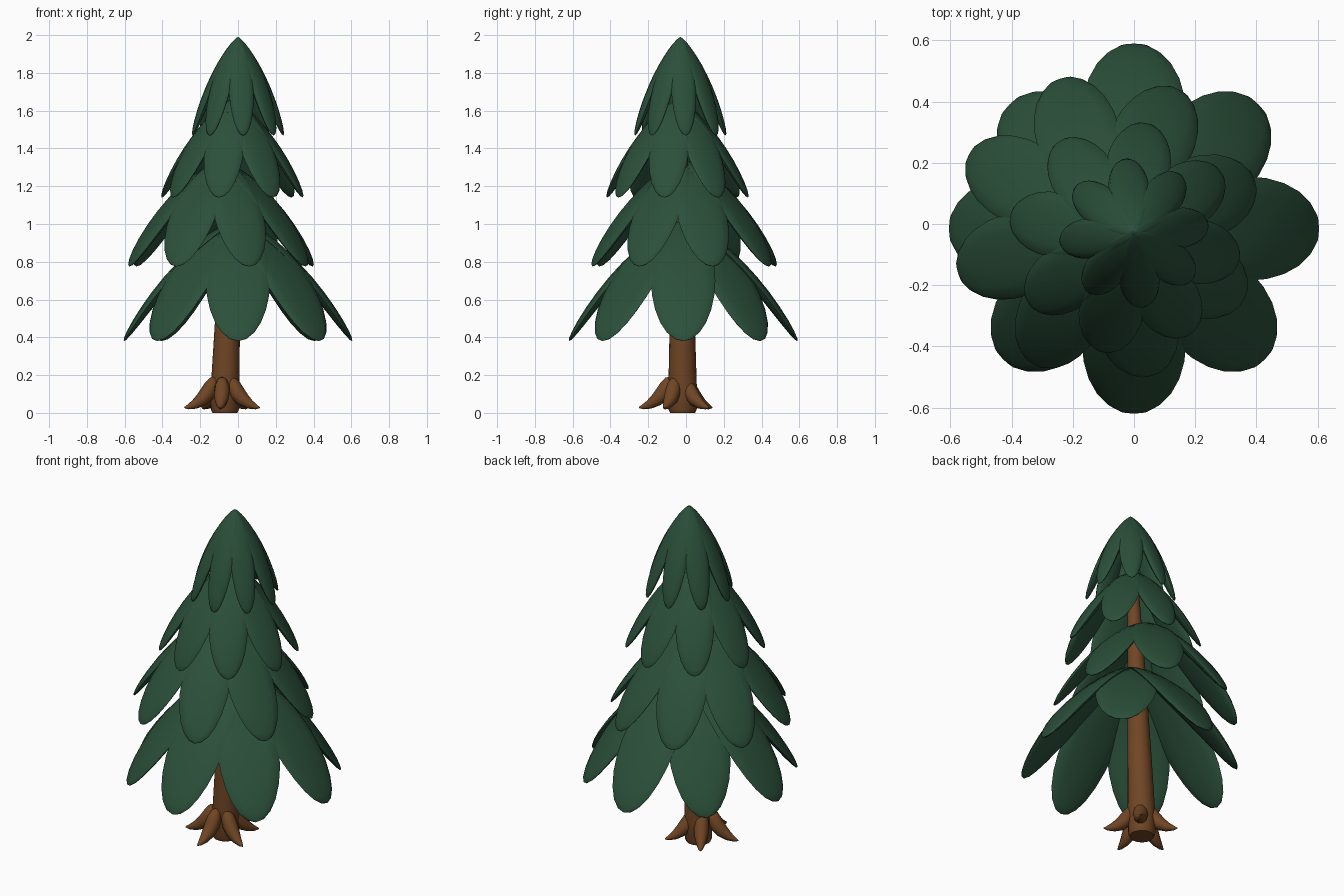
import bpy, bmesh
from math import sin, cos, pi, sqrt, radians
from mathutils import Vector

if "Cube" in bpy.data.objects:
    bpy.data.objects.remove(bpy.data.objects["Cube"])


def material(name, rgb):
    m = bpy.data.materials.new(name)
    m.diffuse_color = (*rgb, 1)
    m.use_nodes = True
    m.node_tree.nodes["Principled BSDF"].inputs["Base Color"].default_value = m.diffuse_color
    return m


GREEN = material("needle_green", (0.024, 0.08, 0.042))
BROWN = material("bark_brown", (0.16, 0.06, 0.018))


def loft(bm, path, side, widths, heights, n):
    """Skin elliptical rings along a path; side is the ring's width direction."""
    rings = []
    for i, p in enumerate(path):
        tan = (path[min(i + 1, len(path) - 1)] - path[max(i - 1, 0)]).normalized()
        up = tan.cross(side).normalized()
        rings.append([bm.verts.new(p + side * widths[i] * cos(2 * pi * k / n)
                                   + up * heights[i] * sin(2 * pi * k / n)) for k in range(n)])
    for a, b in zip(rings, rings[1:]):
        for k in range(n):
            bm.faces.new((a[k], a[(k + 1) % n], b[(k + 1) % n], b[k]))
    bm.faces.new(rings[0][::-1])
    bm.faces.new(rings[-1])


def finish(bm, name, mat):
    bmesh.ops.recalc_face_normals(bm, faces=bm.faces)
    me = bpy.data.meshes.new(name)
    bm.to_mesh(me)
    bm.free()
    ob = bpy.data.objects.new(name, me)
    bpy.context.collection.objects.link(ob)
    me.materials.append(mat)
    bpy.ops.object.select_all(action='DESELECT')
    ob.select_set(True)
    bpy.context.view_layer.objects.active = ob
    bpy.ops.object.shade_smooth_by_angle(angle=radians(50))
    return ob


# Drooping branch tiers: centre x, y, top z, tip z, reach, half width, half thickness, bend
TIERS = [
    (0.00, -0.015, 1.02, 0.380, 0.605, 0.170, 0.030, 0.53),
    (-0.09, -0.01, 1.34, 0.775, 0.508, 0.138, 0.028, 0.57),
    (-0.03, -0.045, 1.66, 1.140, 0.380, 0.106, 0.025, 0.60),
    (0.00, -0.03, 1.99, 1.468, 0.242, 0.066, 0.024, 0.62),
]
STEPS = 14
for i, (cx, cy, top, tip, reach, w, h, f) in enumerate(TIERS):
    bm = bmesh.new()
    for k in range(8):
        a = 0.3 * i + k * pi / 4
        out, side = Vector((cos(a), sin(a), 0)), Vector((-sin(a), cos(a), 0))
        # the two rear diagonal branches of the lowest tier are a little shorter
        length = reach * (0.95 if i == 0 and k in (1, 3) else 1)
        path, widths, heights = [], [], []
        for s in range(STEPS + 1):
            t = 0.5 - 0.5 * cos(pi * s / STEPS)
            path.append(Vector((cx, cy, top - (top - tip) * (f * t + (1 - f) * t * t)))
                        + out * length * t)
            bulge = sqrt(max(0, 1 - (2 * t ** 1.4 - 1) ** 2)) + 0.003
            widths.append(w * bulge)
            heights.append(h * bulge)
        loft(bm, path, side, widths, heights, 14)
    finish(bm, f"branch_tier_{i + 1}", GREEN)

# Tapering trunk leaning toward the tree top
bm = bmesh.new()
pts = [(-0.07, -0.018, 0), (-0.07, -0.018, 0.02), (-0.068, -0.018, 0.15), (-0.055, -0.02, 0.5),
       (-0.04, -0.025, 1.0), (-0.02, -0.03, 1.5), (-0.005, -0.03, 1.85)]
rad = [0.066, 0.075, 0.075, 0.066, 0.05, 0.033, 0.015]
loft(bm, [Vector(p) for p in pts], Vector((0, 1, 0)), rad, rad, 16)
finish(bm, "trunk", BROWN)

# Five tapering roots around the foot
bm = bmesh.new()
profile = [(0.04, 0.19, 0.004), (0.048, 0.176, 0.025), (0.061, 0.145, 0.038),
           (0.083, 0.105, 0.042), (0.115, 0.07, 0.037), (0.155, 0.044, 0.025),
           (0.19, 0.031, 0.013), (0.21, 0.028, 0.003)]
for k in range(5):
    a = radians(50 + 72 * k)
    out, side = Vector((cos(a), sin(a), 0)), Vector((-sin(a), cos(a), 0))
    path = [Vector((-0.08, -0.04, z)) + out * r for r, z, _ in profile]
    sizes = [s for _, _, s in profile]
    loft(bm, path, side, sizes, sizes, 10)
finish(bm, "roots", BROWN)
